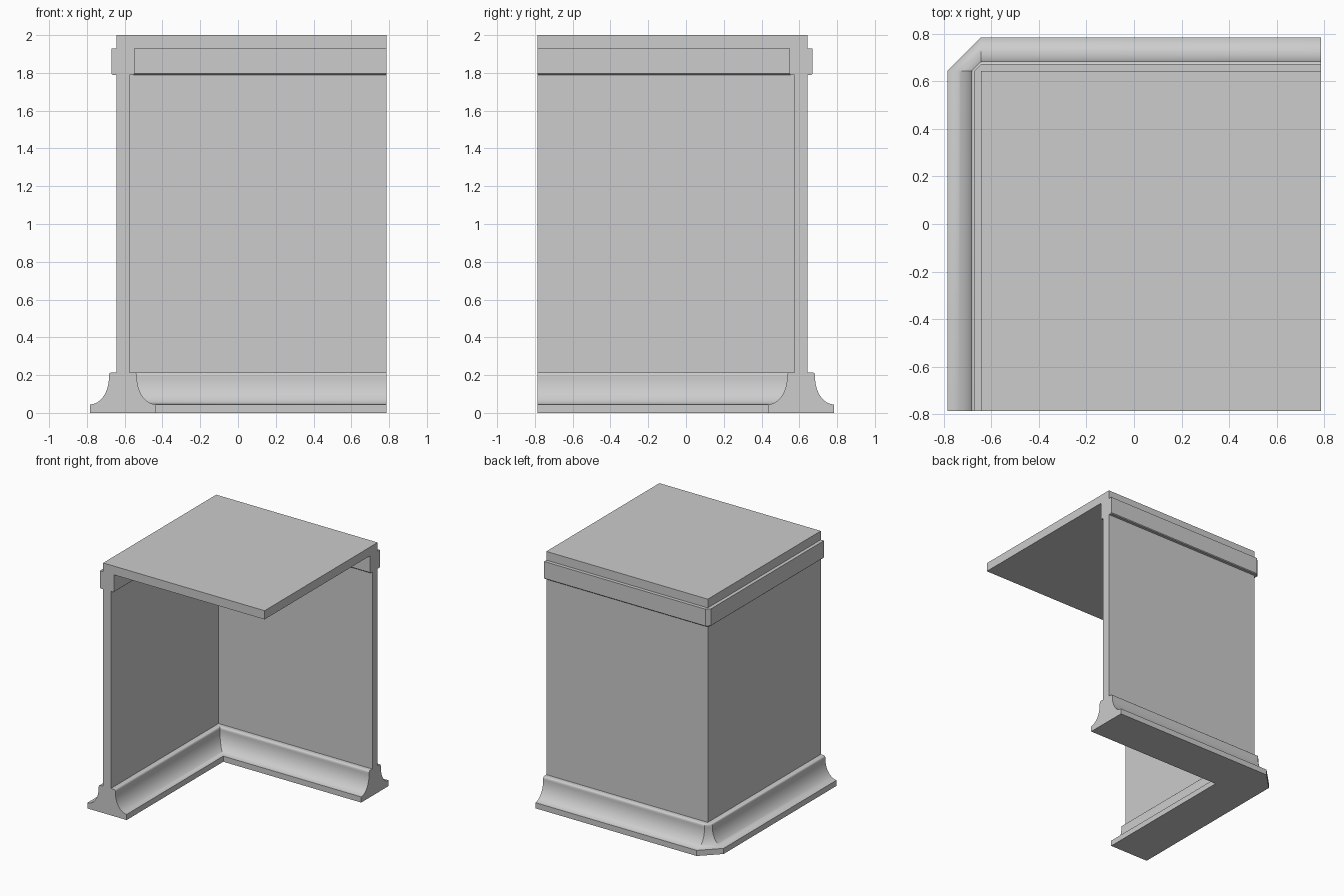
import bpy, bmesh, math

if "Cube" in bpy.data.objects:
    bpy.data.objects.remove(bpy.data.objects["Cube"], do_unlink=True)

END = 0.785     # open ends of the corner and of the top
OUT = 0.643     # outer wall face
INN = 0.575     # inner wall face
BASE_TOP, BAND_LOW, BAND_TOP, TOP = 0.215, 1.79, 1.93, 2.0

grey = bpy.data.materials.new("plain_grey")
grey.use_nodes = True
colour = (0.604, 0.604, 0.604, 1)
grey.diffuse_color = colour
grey.node_tree.nodes["Principled BSDF"].inputs["Base Color"].default_value = colour


def finish(name, bm):
    bmesh.ops.remove_doubles(bm, verts=bm.verts[:], dist=1e-5)
    bmesh.ops.recalc_face_normals(bm, faces=bm.faces[:])
    mesh = bpy.data.meshes.new(name)
    bm.to_mesh(mesh)
    bm.free()
    mesh.materials.append(grey)
    obj = bpy.data.objects.new(name, mesh)
    bpy.context.collection.objects.link(obj)
    bpy.ops.object.select_all(action="DESELECT")
    obj.select_set(True)
    bpy.context.view_layer.objects.active = obj
    bpy.ops.object.shade_smooth_by_angle(angle=math.radians(30))


def corner_outline(d):
    """Plan of the corner with both faces pushed out by d, the outside chamfered."""
    return [(-OUT - d, -END), (-OUT - d, OUT), (-OUT, OUT + d), (END, OUT + d),
            (END, INN - d), (-INN + d, INN - d), (-INN + d, -END)]


def corner_solid(name, profile):
    """Stack corner outlines along a profile of (offset, height) points."""
    bm = bmesh.new()
    rings = [[bm.verts.new((x, y, z)) for x, y in corner_outline(d)] for d, z in profile]
    for low, high in zip(rings, rings[1:]):
        for i in range(len(low)):
            j = (i + 1) % len(low)
            bm.faces.new((low[i], low[j], high[j], high[i]))
    bm.faces.new(rings[0])
    bm.faces.new(rings[-1])
    finish(name, bm)


# Base: square foot, concave cove, rounded lip
cove = []
for i in range(17):
    a = i / 16 * math.pi / 2
    cove.append((0.14 - 0.1 * math.sin(a), 0.19 - 0.145 * math.cos(a)))
lip = []
for i in range(1, 6):
    a = i / 5 * math.pi / 2
    lip.append((0.025 + 0.015 * math.cos(a), BASE_TOP - 0.015 * (1 - math.sin(a))))
corner_solid("base_moulding", [(0.14, 0)] + cove + [(0.04, 0.2)] + lip[1:])

# Two plain walls meeting in a corner
corner_solid("walls", [(0, BASE_TOP), (0, BAND_LOW)])

# Band under the top, with a softened lower edge
corner_solid("top_band", [(0.022, BAND_LOW), (0.028, BAND_LOW + 0.006), (0.028, BAND_TOP)])

# Flat top slab
bm = bmesh.new()
bmesh.ops.create_cube(bm, size=1)
for v in bm.verts:
    v.co = (END if v.co.x > 0 else -OUT,
            OUT if v.co.y > 0 else -END,
            TOP if v.co.z > 0 else BAND_TOP)
finish("top_slab", bm)
